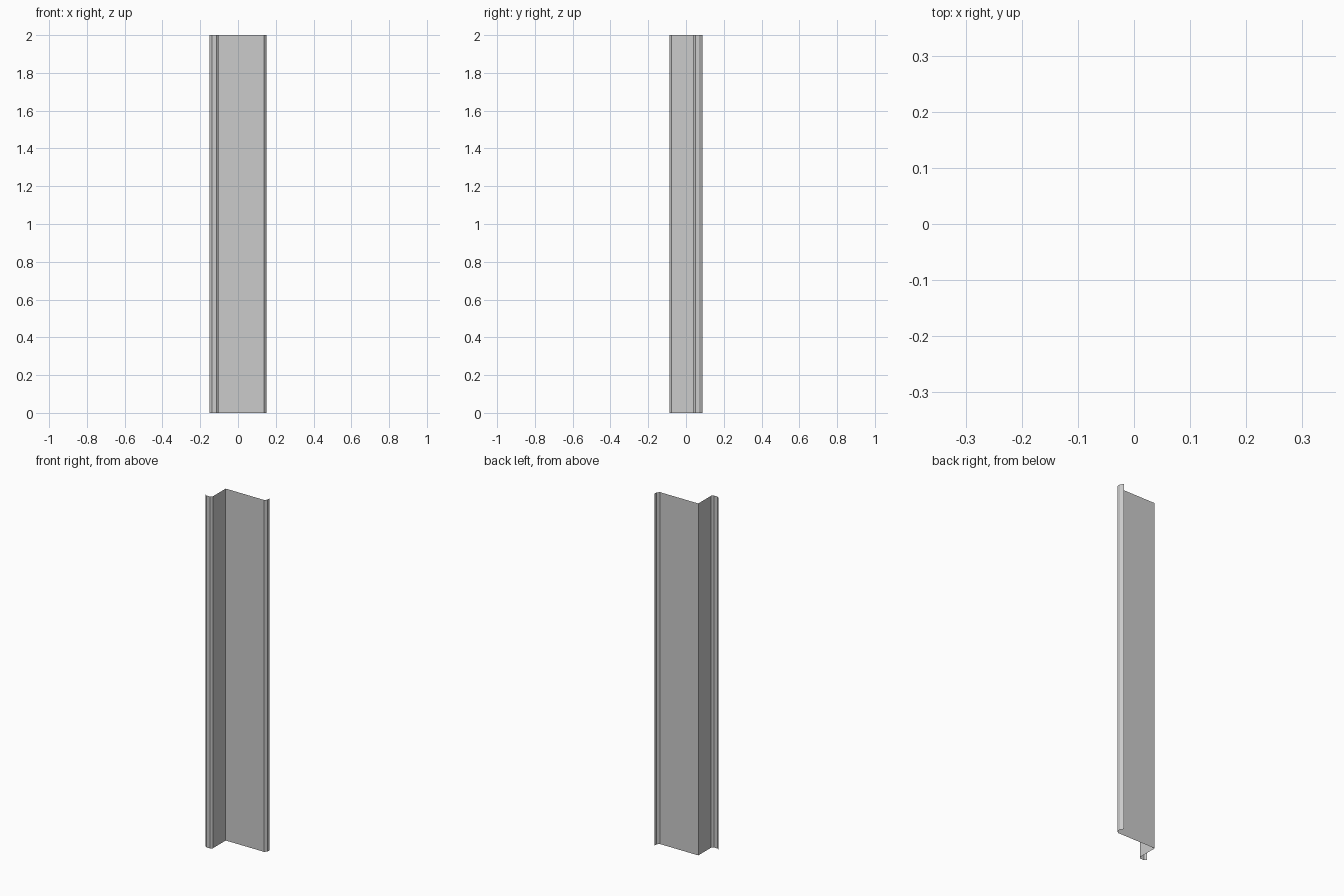
import bpy
import bmesh

if "Cube" in bpy.data.objects:
    bpy.data.objects.remove(bpy.data.objects["Cube"])

HEIGHT = 2.0

# Open sheet cross-section: small lip, web, wide flange, large lip
profile = [
    (-0.150, -0.078), (-0.138, -0.0875), (-0.114, -0.0875), (-0.104, -0.078),
    (-0.104, 0.038),
    (0.137, 0.038), (0.150, 0.051), (0.150, 0.070), (0.138, 0.0875),
]

# Extrude the section upward as a thin folded sheet
bm = bmesh.new()
verts = [bm.verts.new((x, y, 0)) for x, y in profile]
edges = [bm.edges.new(pair) for pair in zip(verts, verts[1:])]
extruded = bmesh.ops.extrude_edge_only(bm, edges=edges)["geom"]
top = [g for g in extruded if isinstance(g, bmesh.types.BMVert)]
bmesh.ops.translate(bm, verts=top, vec=(0, 0, HEIGHT))
bmesh.ops.recalc_face_normals(bm, faces=bm.faces)

mesh = bpy.data.meshes.new("folded_sheet_profile")
bm.to_mesh(mesh)
bm.free()
sheet = bpy.data.objects.new("folded_sheet_profile", mesh)
bpy.context.collection.objects.link(sheet)
